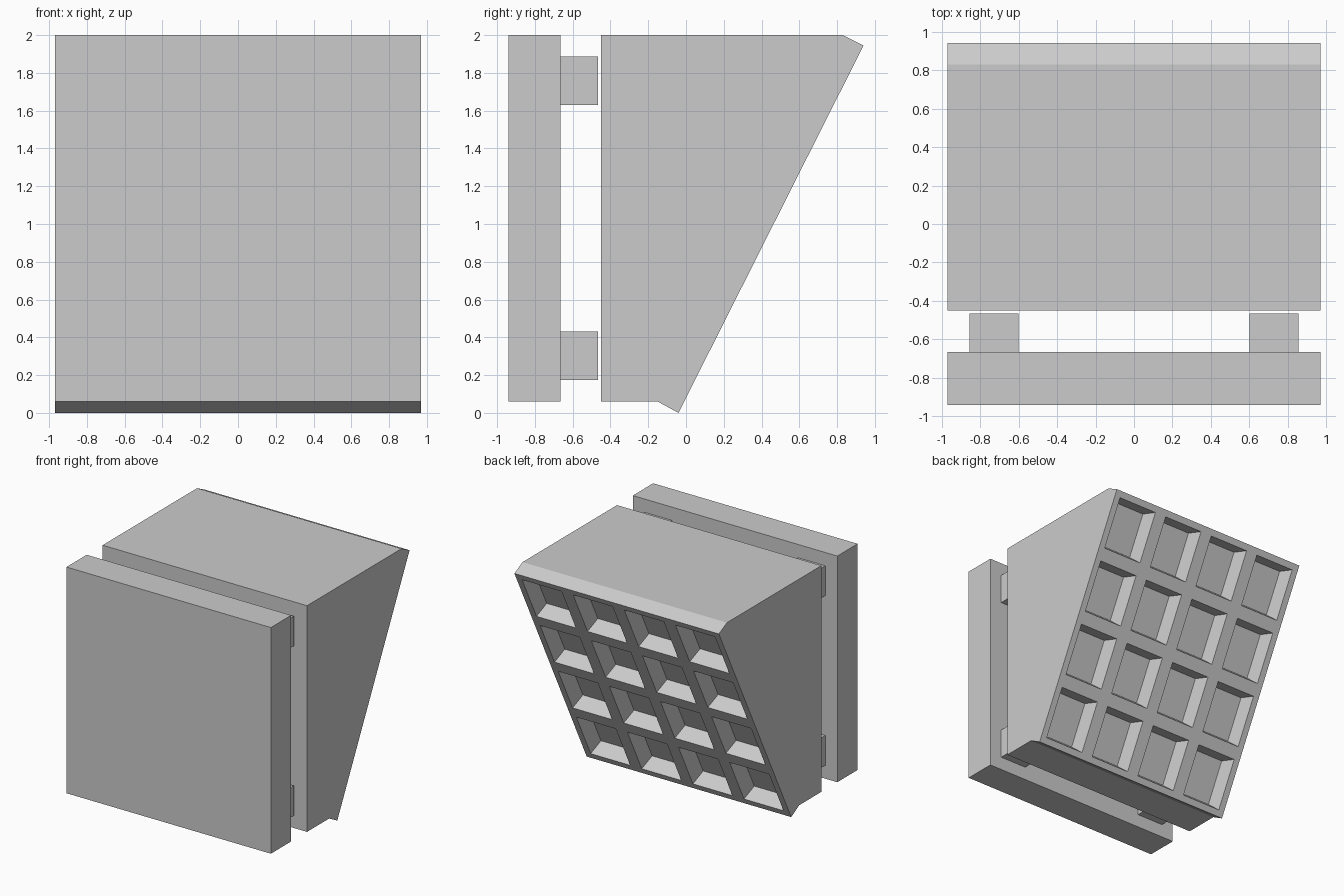
import bpy, bmesh
from mathutils import Vector

if "Cube" in bpy.data.objects:
    bpy.data.objects.remove(bpy.data.objects["Cube"])

HALF_W = 0.97


def finish(bm, name):
    mesh = bpy.data.meshes.new(name)
    bm.to_mesh(mesh)
    bm.free()
    obj = bpy.data.objects.new(name, mesh)
    bpy.context.collection.objects.link(obj)
    return obj


def box(name, lo, hi):
    lo, hi = Vector(lo), Vector(hi)
    bm = bmesh.new()
    bmesh.ops.create_cube(bm, size=1)
    for v in bm.verts:
        v.co = (lo + hi) / 2 + v.co * (hi - lo)
    return finish(bm, name)


# Front plate
box("front_plate", (-HALF_W, -0.94, 0.06), (HALF_W, -0.665, 2.0))

# Four spacer pegs behind the plate
for side in (-1, 1):
    for level, z in (("lower", 0.303), ("upper", 1.758)):
        label = "left" if side < 0 else "right"
        x = side * 0.728
        box(f"{level}_{label}_peg", (x - 0.128, -0.665, z - 0.128),
            (x + 0.128, -0.465, z + 0.128))

# Wedge body: side profile (y, z) extruded across the width
profile = [(-0.45, 0.06), (-0.45, 2.0), (0.83, 2.0),
           (0.94, 1.945), (-0.04, 0.0), (-0.15, 0.06)]
bm = bmesh.new()
base = bm.faces.new([bm.verts.new((-HALF_W, y, z)) for y, z in profile])
ext = bmesh.ops.extrude_face_region(bm, geom=[base], use_keep_orig=True)
bmesh.ops.translate(bm, vec=(2 * HALF_W, 0, 0),
                    verts=[g for g in ext["geom"] if isinstance(g, bmesh.types.BMVert)])
bmesh.ops.recalc_face_normals(bm, faces=bm.faces)
bm.normal_update()
slope = max((f for f in bm.faces if f.normal.y > 0.5 and f.normal.z < -0.1),
            key=lambda f: f.calc_area())
bmesh.ops.delete(bm, geom=[slope], context='FACES_ONLY')

# Sloped back face: 4 x 4 grid of slightly tapered pockets
corner = Vector((HALF_W, -0.04, 0.0))
across = Vector((-1, 0, 0))
up = Vector((0, 0.98, 1.945))
length = up.length
up.normalize()
out = across.cross(up)
N, RIM, TAPER, DEPTH = 4, 0.055, 0.03, 0.123
cu, cv = 2 * HALF_W / N, length / N


def ring(i, j, inset, depth):
    u0, u1 = i * cu + inset, (i + 1) * cu - inset
    v0, v1 = j * cv + inset, (j + 1) * cv - inset
    return [bm.verts.new(corner + across * u + up * v - out * depth)
            for u, v in ((u0, v0), (u1, v0), (u1, v1), (u0, v1))]


for i in range(N):
    for j in range(N):
        rings = [ring(i, j, 0, 0), ring(i, j, RIM, 0), ring(i, j, RIM + TAPER, DEPTH)]
        for a, b in zip(rings, rings[1:]):
            for k in range(4):
                n = (k + 1) % 4
                bm.faces.new((a[k], a[n], b[n], b[k]))
        bm.faces.new(rings[-1])
bmesh.ops.remove_doubles(bm, verts=bm.verts, dist=0.0005)
finish(bm, "waffle_wedge_body")
